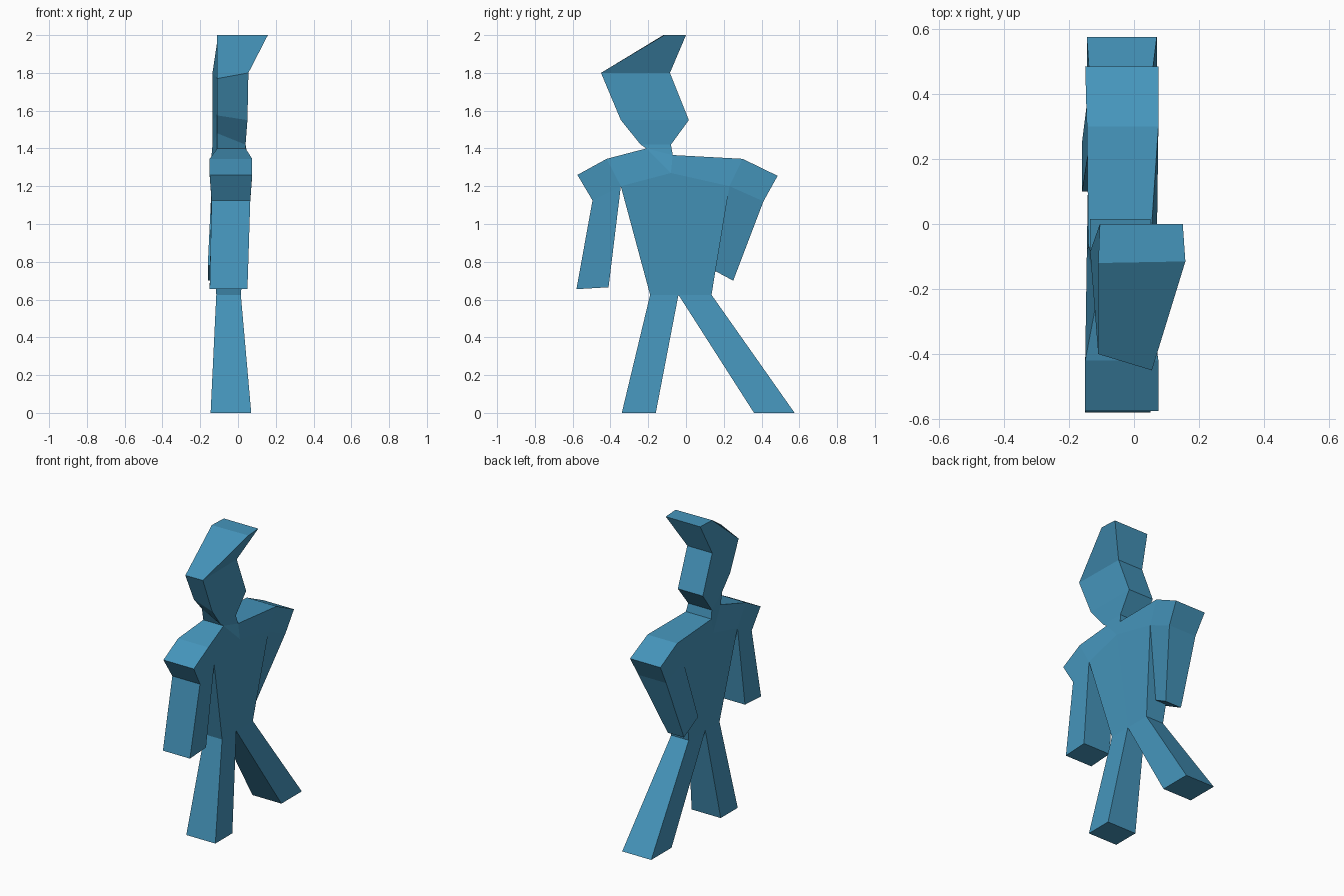
import bpy, bmesh

if "Cube" in bpy.data.objects:
    bpy.data.objects.remove(bpy.data.objects["Cube"])

skin = bpy.data.materials.new("steel_blue")
skin.diffuse_color = (0.06, 0.30, 0.50, 1)
skin.use_nodes = True
skin.node_tree.nodes["Principled BSDF"].inputs["Base Color"].default_value = skin.diffuse_color


def slab(name, pts, cells, open_edges=()):
    """Profile cells in the y-z plane, spanning x from left to right at each point.
    A point is (y, z, x_left, x_right), optionally with its own (y, z) on the left.
    Outline edges get walls, except the open ones where parts join."""
    bm = bmesh.new()
    right = [bm.verts.new((p[3], p[0], p[1])) for p in pts]
    left = [bm.verts.new((p[2], *(p[4:6] if len(p) > 4 else p[:2]))) for p in pts]
    count = {}
    for c in cells:
        bm.faces.new([right[i] for i in c])
        bm.faces.new([left[i] for i in reversed(c)])
        for e in zip(c, c[1:] + c[:1]):
            key = frozenset(e)
            count.setdefault(key, []).append(e)
    skip = {frozenset(e) for e in open_edges}
    for key, uses in count.items():
        if len(uses) == 1 and key not in skip:
            a, b = uses[0]
            bm.faces.new((right[b], right[a], left[a], left[b]))
    me = bpy.data.meshes.new(name)
    bm.to_mesh(me)
    bm.free()
    me.materials.append(skin)
    ob = bpy.data.objects.new(name, me)
    bpy.context.collection.objects.link(ob)
    return ob


# shared joints
neck_front = (-0.21, 1.40, -0.11, 0.04)
neck_back = (-0.07, 1.365, -0.14, 0.05)
back_pit = (0.23, 1.20, -0.14, 0.065)
back_elbow = (0.41, 1.12, -0.14, 0.065)
front_pit = (-0.345, 1.20, -0.14, 0.065)
front_elbow = (-0.495, 1.125, -0.14, 0.065)
hip_back = (0.135, 0.625, -0.115, 0.015)
crotch = (-0.04, 0.625, -0.115, 0.015)
hip_front = (-0.19, 0.625, -0.115, 0.015)

# torso with shoulders
slab("torso", [
    neck_front, neck_back,
    (0.30, 1.345, -0.145, 0.075),
    (0.485, 1.255, -0.15, 0.075),
    back_elbow, back_pit, hip_back, crotch, hip_front, front_pit, front_elbow,
    (-0.575, 1.26, -0.15, 0.075),
    (-0.42, 1.345, -0.15, 0.075),
    (-0.08, 1.27, -0.145, 0.07),
], [(12, 11, 10, 9), (0, 12, 9, 13), (1, 0, 13), (2, 1, 13, 5),
    (3, 2, 5, 4), (13, 9, 8, 7), (13, 7, 6, 5)],
    [(9, 10), (7, 8), (6, 7), (4, 5), (0, 1)])

# head with swept crest
slab("head", [
    neck_front, neck_back,
    (-0.08, 1.42, -0.135, 0.04),
    (0.015, 1.55, -0.135, 0.05),
    (-0.085, 1.80, -0.135, 0.05),
    (0.0, 2.0, -0.105, 0.15),
    (-0.115, 2.0, -0.11, 0.158, -0.12, 2.0),
    (-0.45, 1.80, -0.11, 0.055, -0.40, 1.77),
    (-0.345, 1.55, -0.11, 0.05, -0.31, 1.575),
    (-0.24, 1.42, -0.11, 0.04, -0.225, 1.48),
], [(6, 7, 4, 5), (7, 8, 3, 4), (8, 9, 2, 3), (9, 0, 1, 2)], [(0, 1)])

# limbs: upper edge pair, then lower edge pair
limb = [(0, 1, 2, 3)]
slab("front_arm", [front_pit, front_elbow,
                   (-0.58, 0.655, -0.15, 0.05), (-0.41, 0.665, -0.15, 0.05)],
     limb, [(0, 1)])
slab("back_arm", [back_elbow, back_pit,
                  (0.10, 0.78, -0.16, -0.04), (0.25, 0.70, -0.16, -0.04)],
     limb, [(0, 1)])
slab("front_leg", [crotch, hip_front,
                   (-0.34, 0, -0.145, 0.07), (-0.16, 0, -0.145, 0.07)],
     limb, [(0, 1)])
slab("back_leg", [hip_back, crotch,
                  (0.36, 0, -0.145, 0.07), (0.575, 0, -0.145, 0.07)],
     limb, [(0, 1)])
